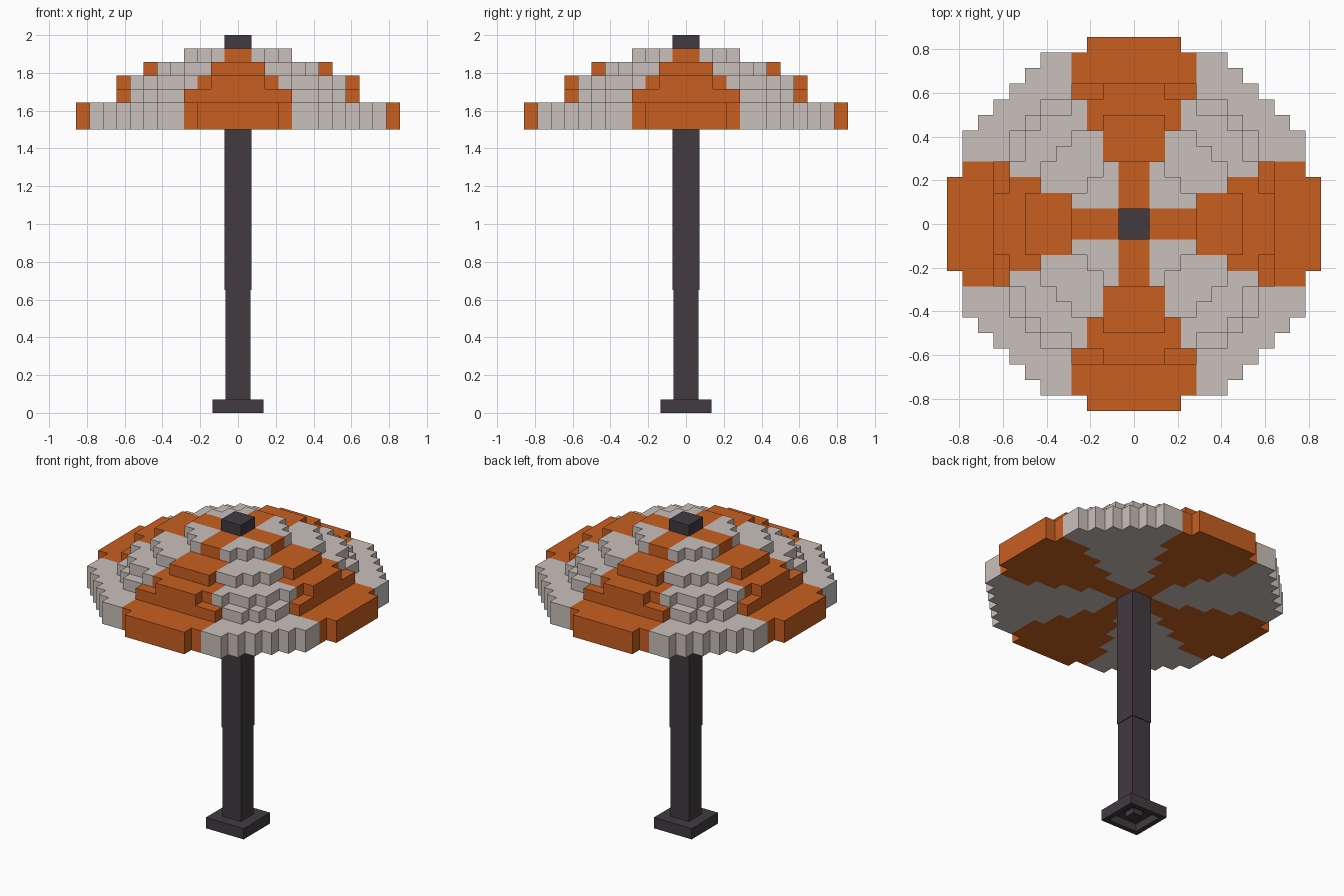
import bpy, bmesh

if "Cube" in bpy.data.objects:
    bpy.data.objects.remove(bpy.data.objects["Cube"])

V = 2 / 28  # block size


def make_mat(name, col):
    m = bpy.data.materials.new(name)
    m.diffuse_color = (*col, 1)
    m.use_nodes = True
    m.node_tree.nodes["Principled BSDF"].inputs["Base Color"].default_value = m.diffuse_color
    return m


ORANGE = make_mat("orange cloth", (0.578, 0.114, 0.015))
GREY = make_mat("pale grey cloth", (0.584, 0.527, 0.497))
DARK = make_mat("dark metal", (0.054, 0.043, 0.053))


def finish(name, bm, mats):
    me = bpy.data.meshes.new(name)
    bm.to_mesh(me)
    bm.free()
    for m in mats:
        me.materials.append(m)
    ob = bpy.data.objects.new(name, me)
    bpy.context.collection.objects.link(ob)
    return ob


def box(name, half, z0, z1):
    bm = bmesh.new()
    bmesh.ops.create_cube(bm, size=1)
    for v in bm.verts:
        v.co = (v.co.x * 2 * half, v.co.y * 2 * half, z0 if v.co.z < 0 else z1)
    return finish(name, bm, [DARK])


# Canopy: stepped discs of blocks, squared radius per layer (in blocks)
layers = {21: 142, 22: 142, 23: 88, 24: 75, 25: 46, 26: 16}
cells = {(i, j, k) for k, r2 in layers.items()
         for i in range(-12, 12) for j in range(-12, 12)
         if (i + .5) ** 2 + (j + .5) ** 2 < r2}


def is_orange(i, j):
    # Four panels on the axes, widening outward
    a, b = abs(i + .5), abs(j + .5)
    far, near = max(a, b), min(a, b)
    width = 1 if far < 4 else 2 if far < 6 else 3 if far < 8 else 4
    return near < width


bm = bmesh.new()
for c in sorted(cells):
    for axis in range(3):
        for side in (0, 1):
            n = list(c)
            n[axis] += 2 * side - 1
            if tuple(n) in cells:
                continue
            corners = []
            for u, w in ((0, 0), (1, 0), (1, 1), (0, 1)):
                p = list(c)
                p[axis] += side
                p[(axis + 1) % 3] += u
                p[(axis + 2) % 3] += w
                corners.append(bm.verts.new([q * V for q in p]))
            f = bm.faces.new(corners if side else corners[::-1])
            f.material_index = 0 if is_orange(c[0], c[1]) else 1
bmesh.ops.remove_doubles(bm, verts=bm.verts, dist=1e-4)
finish("canopy", bm, [ORANGE, GREY])

# Pole in two sections, and the cap on top
box("lower_pole", 0.066, 0.06, 0.65)
box("upper_pole", 0.0705, 0.65, 1.51)
box("top_cap", V, 1.92, 2.0)

# Foot with a hollow underside
foot = box("foot", 0.136, 0, 0.07)
bm = bmesh.new()
bm.from_mesh(foot.data)
bm.faces.ensure_lookup_table()
bottom = min(bm.faces, key=lambda f: f.calc_center_median().z)
bmesh.ops.inset_region(bm, faces=[bottom], thickness=0.045)
ext = bmesh.ops.extrude_discrete_faces(bm, faces=[bottom])["faces"][0]
for v in ext.verts:
    v.co.z += 0.05
bm.to_mesh(foot.data)
bm.free()
box("foot_peg", 0.035, 0.015, 0.06)
